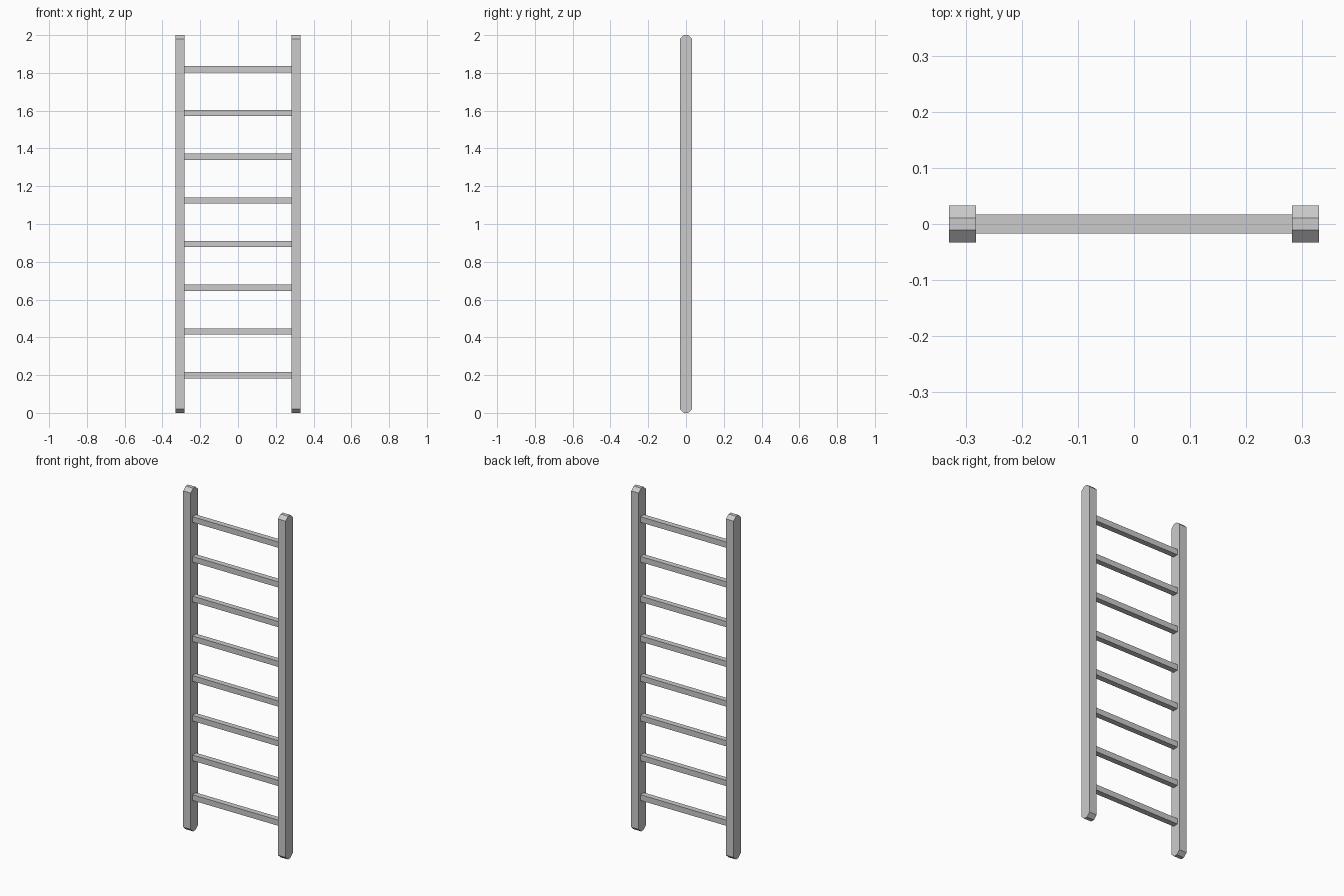
import bpy

if "Cube" in bpy.data.objects:
    bpy.data.objects.remove(bpy.data.objects["Cube"])

RAIL_IN, RAIL_OUT = 0.282, 0.33
HALF_D, FLAT, BEV, H = 0.033, 0.011, 0.02, 2.0


def prism(name, profile, x0, x1):
    """Extrude a (y, z) profile, counter-clockwise seen from +x, along x."""
    n = len(profile)
    verts = [(x, y, z) for x in (x0, x1) for y, z in profile]
    faces = [tuple(reversed(range(n))), tuple(range(n, 2 * n))]
    faces += [(i, (i + 1) % n, n + (i + 1) % n, n + i) for i in range(n)]
    mesh = bpy.data.meshes.new(name)
    mesh.from_pydata(verts, [], faces)
    obj = bpy.data.objects.new(name, mesh)
    bpy.context.collection.objects.link(obj)
    return obj


# Side rails with chamfered top and bottom ends
rail_profile = [(-FLAT, 0), (FLAT, 0), (HALF_D, BEV), (HALF_D, H - BEV),
                (FLAT, H), (-FLAT, H), (-HALF_D, H - BEV), (-HALF_D, BEV)]
prism("left_rail", rail_profile, -RAIL_OUT, -RAIL_IN)
prism("right_rail", rail_profile, RAIL_IN, RAIL_OUT)

# Eight square rungs, evenly spaced
R = 0.0165
for i in range(8):
    z = 0.199 + i * 0.2315
    prism(f"rung_{i + 1}", [(-R, z - R), (R, z - R), (R, z + R), (-R, z + R)],
          -RAIL_IN - 0.001, RAIL_IN + 0.001)
